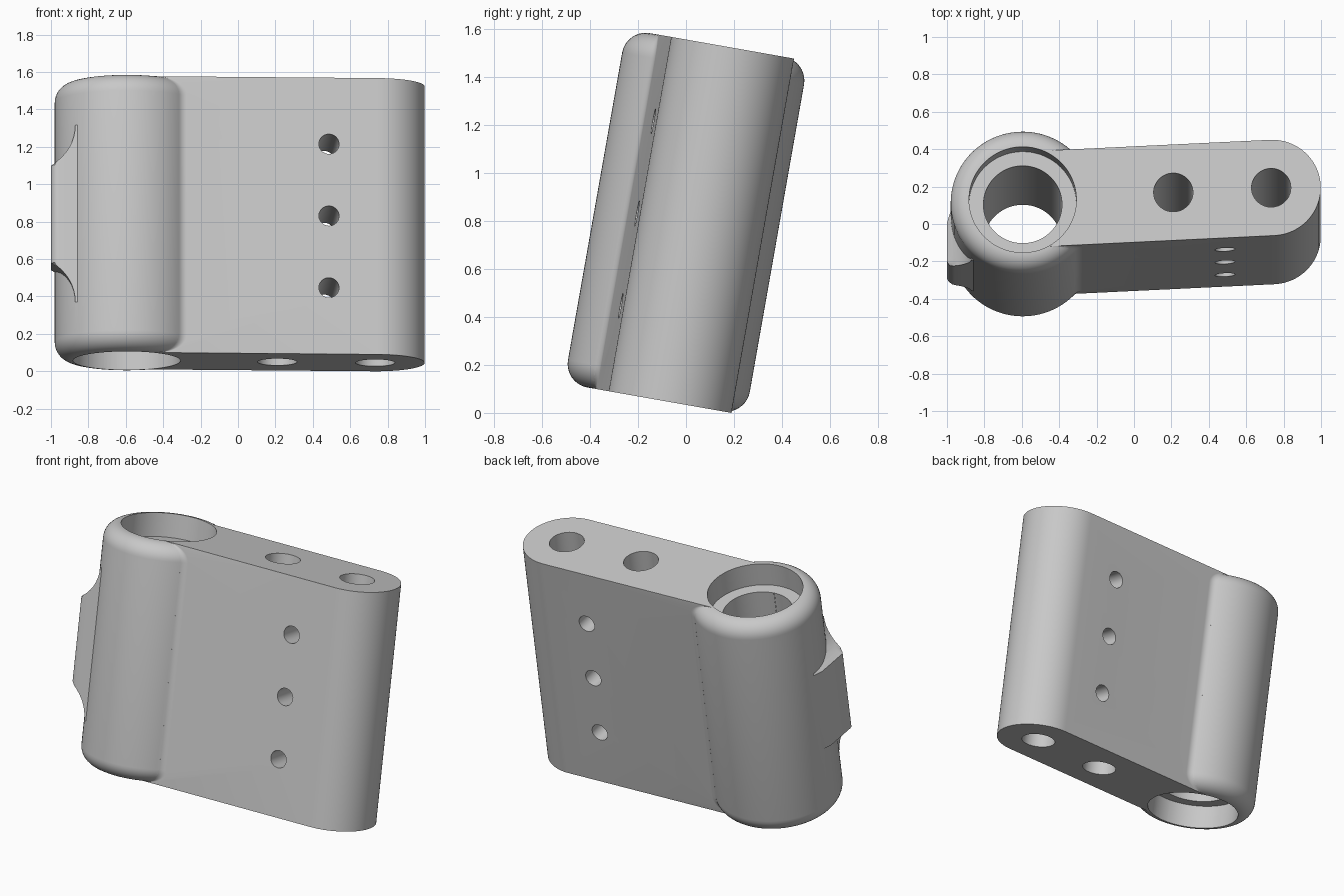
import bpy, bmesh
from math import sin, cos, pi, radians, sqrt, atan2
from mathutils import Matrix, Vector

if "Cube" in bpy.data.objects:
    bpy.data.objects.remove(bpy.data.objects["Cube"], do_unlink=True)

# Main sizes
HALF = 0.75            # half length of the part along its own axis
BARREL_R, ROUND = 0.385, 0.1
ARM_HALF, ARM_LEN = 0.26, 1.335
FILLET = 0.06
SEGS = 96

grey = bpy.data.materials.new("plain_grey")
grey.use_nodes = True
grey.diffuse_color = (0.58, 0.58, 0.58, 1)
grey.node_tree.nodes["Principled BSDF"].inputs["Base Color"].default_value = (0.58, 0.58, 0.58, 1)


def loft(name, rings):
    """Closed solid through a list of equal-length point rings."""
    bm = bmesh.new()
    vs = [[bm.verts.new(p) for p in ring] for ring in rings]
    n = len(vs[0])
    for a, b in zip(vs, vs[1:]):
        for i in range(n):
            j = (i + 1) % n
            bm.faces.new((a[i], a[j], b[j], b[i]))
    bm.faces.new(vs[0][::-1])
    bm.faces.new(vs[-1])
    bmesh.ops.recalc_face_normals(bm, faces=bm.faces)
    me = bpy.data.meshes.new(name)
    bm.to_mesh(me)
    bm.free()
    me.materials.append(grey)
    ob = bpy.data.objects.new(name, me)
    bpy.context.collection.objects.link(ob)
    return ob


def circle(r, z, n=SEGS, x=0):
    return [(x + r * cos(2 * pi * i / n), r * sin(2 * pi * i / n), z) for i in range(n)]


def cylinder(name, r, z0, z1, x=0, n=64):
    return loft(name, [circle(r, z0, n, x), circle(r, z1, n, x)])


def combine(target, other, operation):
    mod = target.modifiers.new(operation, 'BOOLEAN')
    mod.operation, mod.solver, mod.object = operation, 'EXACT', other
    bpy.context.view_layer.objects.active = target
    bpy.ops.object.modifier_apply(modifier=mod.name)
    bpy.data.objects.remove(other, do_unlink=True)


# Barrel levels: (height, radius) with rounded rims
rim = [(HALF - ROUND + ROUND * sin(a), BARREL_R - ROUND + ROUND * cos(a))
       for a in (pi / 2 * k / 10 for k in range(11))]
levels = [(-z, r) for z, r in reversed(rim)] + rim
body = loft("clamp_body", [circle(r, z) for z, r in levels])

# Arm with a round far end, running along local +x
end = [(ARM_LEN + ARM_HALF * cos(a), ARM_HALF * sin(a))
       for a in (-pi / 2 + pi * k / 48 for k in range(49))]
outline = [(0, -ARM_HALF)] + end + [(0, ARM_HALF)]
arm = loft("arm", [[(x, y, z) for x, y in outline] for z in (-HALF, HALF)])
combine(body, arm, 'UNION')


# Concave blend between barrel and arm, following the rounded rims
def blend_ring(z, r):
    cy = ARM_HALF + FILLET
    cx = sqrt((r + FILLET) ** 2 - cy ** 2)
    a0, a1 = atan2(-cy, -cx), -pi / 2
    side = [(cx * 0.9 * r / (r + FILLET), cy * 0.9 * r / (r + FILLET))]
    for k in range(9):
        a = a0 + (a1 - a0) * k / 8
        side.append((cx + FILLET * cos(a), cy + FILLET * sin(a)))
    return [(x, y, z) for x, y in side] + [(x, -y, z) for x, y in reversed(side)]


blend = loft("blend", [blend_ring(z * 0.9995, r) for z, r in levels])
combine(body, blend, 'UNION')

# Swing the arm slightly relative to the pad
swing = Matrix.Rotation(atan2(0.065, ARM_LEN), 4, 'Z')

# Side pad with concave run-outs at both ends
run = 0.243
steps = [atan2(-0.215, run - 0.13) * (1 - k / 8) for k in range(9)]
upper = [(-0.275 - run + run * cos(a), 0.48 + run * sin(a)) for a in steps]
pad_profile = [(x, -z) for x, z in reversed(upper)] + upper + [(-0.24, 0.48), (-0.24, -0.48)]


def pad_ring(y, limit):
    return [(max(x, limit), y, z) for x, z in pad_profile]


corner = 0.04
pad_rings = [pad_ring(-0.28 + corner * (1 - cos(a)), -0.405 + corner * (1 - sin(a)))
             for a in (pi / 2 * k / 6 for k in range(7))]
pad_rings += [pad_ring(-0.04, -0.405), pad_ring(0.04, -0.38)]
pad = loft("pad", pad_rings)
pad.data.transform(swing.inverted())
combine(body, pad, 'UNION')

# Stepped bore through the barrel
combine(body, cylinder("bore", 0.21, -1, 1, n=SEGS), 'DIFFERENCE')
for s in (-1, 1):
    combine(body, cylinder("counterbore", 0.287, s * 0.6, s * 1.0, n=SEGS), 'DIFFERENCE')

# Two long holes along the arm's height
for x in (0.806, 1.33):
    combine(body, cylinder("long_hole", 0.105, -1, 1, x), 'DIFFERENCE')

# Three cross holes through the arm's thickness
for z in (-0.39, 0, 0.39):
    hole = cylinder("cross_hole", 0.054, -0.5, 0.5, n=40)
    hole.data.transform(Matrix.Translation((1.07, 0, z)) @ Matrix.Rotation(pi / 2, 4, 'X'))
    combine(body, hole, 'DIFFERENCE')

# Place: swing, shift, lean backwards, stand on the ground
lean = Matrix.Rotation(radians(-10), 4, 'X')
body.data.transform(lean @ Matrix.Translation((-0.595, 0, 0)) @ swing)
low = min(v.co.z for v in body.data.vertices)
body.data.transform(Matrix.Translation(Vector((0, 0, -low))))

bpy.ops.object.select_all(action='DESELECT')
body.select_set(True)
bpy.context.view_layer.objects.active = body
bpy.ops.object.shade_smooth_by_angle(angle=radians(30))
